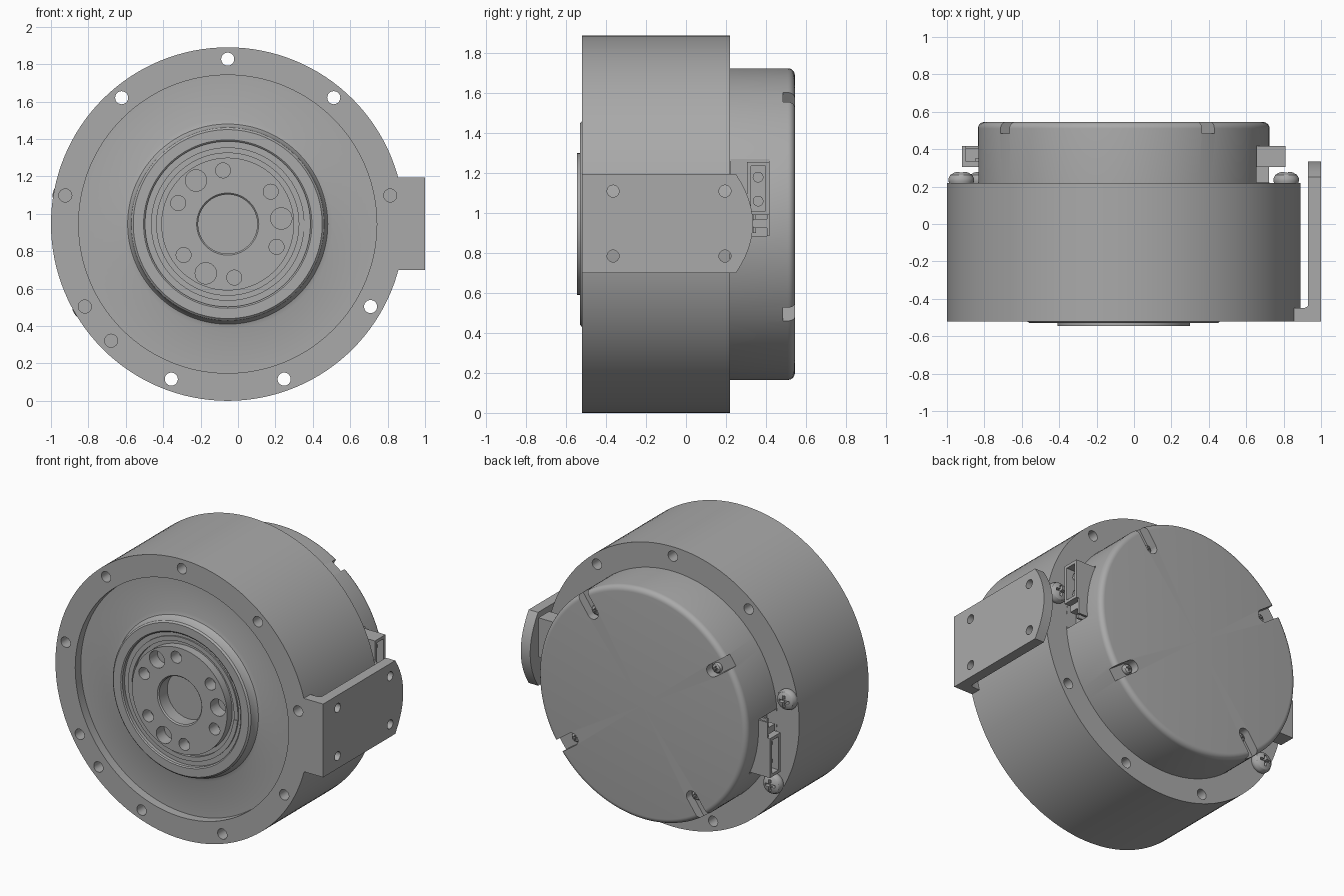
import bpy, bmesh
from math import sin, cos, radians, pi
from mathutils import Matrix, Vector

cube = bpy.data.objects.get("Cube")
if cube:
    bpy.data.objects.remove(cube, do_unlink=True)

CX, CZ = -0.055, 0.945          # main axis, running along y
metal = bpy.data.materials.new("machined grey")
metal.use_nodes = True
grey = (0.40, 0.40, 0.40, 1)
metal.diffuse_color = grey
metal.node_tree.nodes["Principled BSDF"].inputs["Base Color"].default_value = grey


def finish(name, bm):
    bmesh.ops.recalc_face_normals(bm, faces=bm.faces)
    mesh = bpy.data.meshes.new(name)
    bm.to_mesh(mesh)
    bm.free()
    mesh.materials.append(metal)
    ob = bpy.data.objects.new(name, mesh)
    bpy.context.collection.objects.link(ob)
    return ob


def add_lathe(bm, profile, x, z, steps):
    """Revolve (radius, y) points about a y-parallel axis."""
    verts = [bm.verts.new((x + r, y, z)) for r, y in profile]
    edges = [bm.edges.new(p) for p in zip(verts, verts[1:])]
    bmesh.ops.spin(bm, geom=verts + edges, cent=(x, 0, z), axis=(0, 1, 0),
                   angle=2 * pi, steps=steps, use_duplicate=False)
    bmesh.ops.remove_doubles(bm, verts=bm.verts, dist=1e-5)


def lathe(name, profile, x=CX, z=CZ, steps=128):
    bm = bmesh.new()
    add_lathe(bm, profile, x, z, steps)
    return finish(name, bm)


def add_box(bm, lo, hi, rot=None):
    lo, hi = Vector(lo), Vector(hi)
    m = Matrix.Translation((lo + hi) / 2) @ Matrix.Diagonal((hi - lo).to_4d())
    bmesh.ops.create_cube(bm, size=1, matrix=(rot @ m) if rot else m)


def add_rod(bm, axis, centre, radius, length, steps=24):
    turn = Matrix.Rotation(pi / 2, 4, "X" if axis == "y" else "Y")
    bmesh.ops.create_cone(bm, cap_ends=True, segments=steps, radius1=radius, radius2=radius,
                          depth=length, matrix=Matrix.Translation(centre) @ turn)


def polar(angle, radius, y=0):
    """Point on a bolt circle, angle clockwise from the top."""
    a = radians(angle)
    return Vector((CX + radius * sin(a), y, CZ + radius * cos(a)))


def cut(ob, bm):
    cutter = finish("cutter", bm)
    mod = ob.modifiers.new("cut", "BOOLEAN")
    mod.operation, mod.solver, mod.object = "DIFFERENCE", "EXACT", cutter
    mod.use_self = True
    bpy.context.view_layer.objects.active = ob
    bpy.ops.object.modifier_apply(modifier=mod.name)
    bpy.data.objects.remove(cutter, do_unlink=True)


# Main housing with recessed front, raised hub and output disc
housing = lathe("housing", [
    (0, -0.45), (0.158, -0.45), (0.158, -0.537), (0.166, -0.545), (0.355, -0.545),
    (0.355, -0.49), (0.38, -0.49), (0.38, -0.51), (0.41, -0.51), (0.41, -0.5),
    (0.442, -0.5), (0.442, -0.524), (0.45, -0.53), (0.505, -0.53), (0.516, -0.52),
    (0.523, -0.485), (0.535, -0.468), (0.56, -0.46), (0.797, -0.46), (0.797, -0.52),
    (0.945, -0.52), (0.945, 0.22), (0, 0.22)])
holes = bmesh.new()
for k in range(9):                                   # flange bolt holes
    add_rod(holes, "y", polar(40 * k, 0.882, -0.15), 0.035, 0.9)
add_rod(holes, "y", polar(225, 0.882, -0.5), 0.035, 0.16)
for k in range(3):                                   # disc dowel and bolt holes
    add_rod(holes, "y", polar(84 + 120 * k, 0.288, -0.53), 0.057, 0.14)
    for off in (-31, 31):
        add_rod(holes, "y", polar(84 + 120 * k + off, 0.288, -0.53), 0.04, 0.14)
add_box(holes, (CX + 0.37, -0.53, CZ - 0.04), (CX + 0.43, -0.505, CZ + 0.02))
cut(housing, holes)

# Rear cover with rounded rim
rim = [(0.745 + 0.035 * sin(radians(a)), 0.51 + 0.035 * cos(radians(a)))
       for a in range(0, 91, 15)]
cover = lathe("rear_cover", [(0, 0.545)] + rim + [(0.78, 0.2), (0, 0.2)])
half_turn = Matrix.Translation((CX, 0, CZ)) @ Matrix.Rotation(pi, 4, "Y") \
    @ Matrix.Translation((-CX, 0, -CZ))
slots = bmesh.new()
SLOT_ANGLES = [35.4 + 90 * k for k in range(4)]
for a in SLOT_ANGLES:                                # rim slots with round ends
    spin = Matrix.Translation((CX, 0, CZ)) @ Matrix.Rotation(radians(a), 4, "Y")
    add_box(slots, (-0.041, 0.485, 0.64), (0.041, 0.6, 0.85), spin)
cut(cover, slots)
ends = bmesh.new()
for a in SLOT_ANGLES:
    add_rod(ends, "y", polar(a, 0.64, 0.5425), 0.041, 0.115)
for turn in (Matrix(), half_turn):                   # connector pockets
    add_box(ends, (0.65, 0.222, 0.885), (0.9, 0.418, 1.27), turn)
cut(cover, ends)


# Cross-head screws
def screw(name, pos, r, h):
    x, y, z = pos
    ob = lathe(name, [(0, y - 0.01), (r * 0.9, y - 0.01), (r, y + h * 0.15), (r, y + h * 0.4),
                      (r * 0.85, y + h * 0.72), (r * 0.5, y + h * 0.94), (0, y + h)],
               x, z, 32)
    for sx, sz in ((0.55, 0.13), (0.13, 0.55)):
        bm = bmesh.new()
        add_box(bm, (x - r * sx, y + h * 0.5, z - r * sz), (x + r * sx, y + h * 2, z + r * sz))
        cut(ob, bm)
    return ob


for i, a in enumerate((80, 240, 280)):
    screw(f"flange_screw_{i + 1}", polar(a, 0.882, 0.22), 0.068, 0.06)
for i, a in enumerate(SLOT_ANGLES):
    screw(f"cover_screw_{i + 1}", polar(a, 0.645, 0.485), 0.033, 0.03)

# Side bracket: curved-end plate on a foot
bm = bmesh.new()
outline = [(-0.52, 0.70), (0.25, 0.70)]
outline += [(0.25 + 0.085 * (1 - (t / 6) ** 2), 0.9475 + 0.2475 * t / 6) for t in range(-5, 6)]
outline += [(0.25, 1.195), (-0.52, 1.195)]
face = bm.faces.new([bm.verts.new((0.93, y, z)) for y, z in outline])
side = bmesh.ops.extrude_face_region(bm, geom=[face])["geom"]
bmesh.ops.translate(bm, vec=(0.07, 0, 0), verts=[v for v in side if isinstance(v, bmesh.types.BMVert)])
plate = finish("bracket_plate", bm)
holes = bmesh.new()
for y in (-0.365, 0.195):
    for z in (0.785, 1.11):
        add_rod(holes, "x", (0.965, y, z), 0.03, 0.2)
cut(plate, holes)
bm = bmesh.new()
foot = [(0.85, -0.52), (0.935, -0.52), (0.935, -0.43), (0.925, -0.442), (0.91, -0.45), (0.85, -0.45)]
face = bm.faces.new([bm.verts.new((x, y, 0.70)) for x, y in foot])
side = bmesh.ops.extrude_face_region(bm, geom=[face])["geom"]
bmesh.ops.translate(bm, vec=(0, 0, 0.495), verts=[v for v in side if isinstance(v, bmesh.types.BMVert)])
foot_ob = finish("bracket_foot", bm)
bm = bmesh.new()                                     # bolt hole stays open past the foot
add_rod(bm, "y", polar(80, 0.882, -0.5), 0.035, 0.3)
cut(foot_ob, bm)

# Side connectors: open shell, two round contacts, small latch block below
for name, turn in (("left_connector", Matrix()), ("right_connector", half_turn)):
    bm = bmesh.new()
    add_box(bm, (0.64, 0.305, 0.99), (0.81, 0.418, 1.255))
    shell = finish(name + "_shell", bm)
    bm = bmesh.new()
    add_box(bm, (0.70, 0.325, 1.01), (0.9, 0.398, 1.235))
    cut(shell, bm)
    bm = bmesh.new()
    for z in (1.06, 1.18):
        add_rod(bm, "x", (0.73, 0.361, z), 0.027, 0.08, 16)
    contacts = finish(name + "_contacts", bm)
    bm = bmesh.new()
    add_box(bm, (0.64, 0.335, 0.925), (0.79, 0.418, 0.97))
    add_box(bm, (0.64, 0.335, 0.9), (0.74, 0.35, 0.99))
    add_box(bm, (0.64, 0.405, 0.885), (0.79, 0.418, 0.99))
    latch = finish(name + "_latch", bm)
    for ob in (shell, contacts, latch):
        ob.data.transform(turn)

# Smooth shading with crisp machined edges
for ob in bpy.context.scene.objects:
    ob.select_set(ob.type == "MESH" and metal.name in ob.data.materials)
bpy.context.view_layer.objects.active = housing
bpy.ops.object.shade_smooth_by_angle(angle=radians(30))
